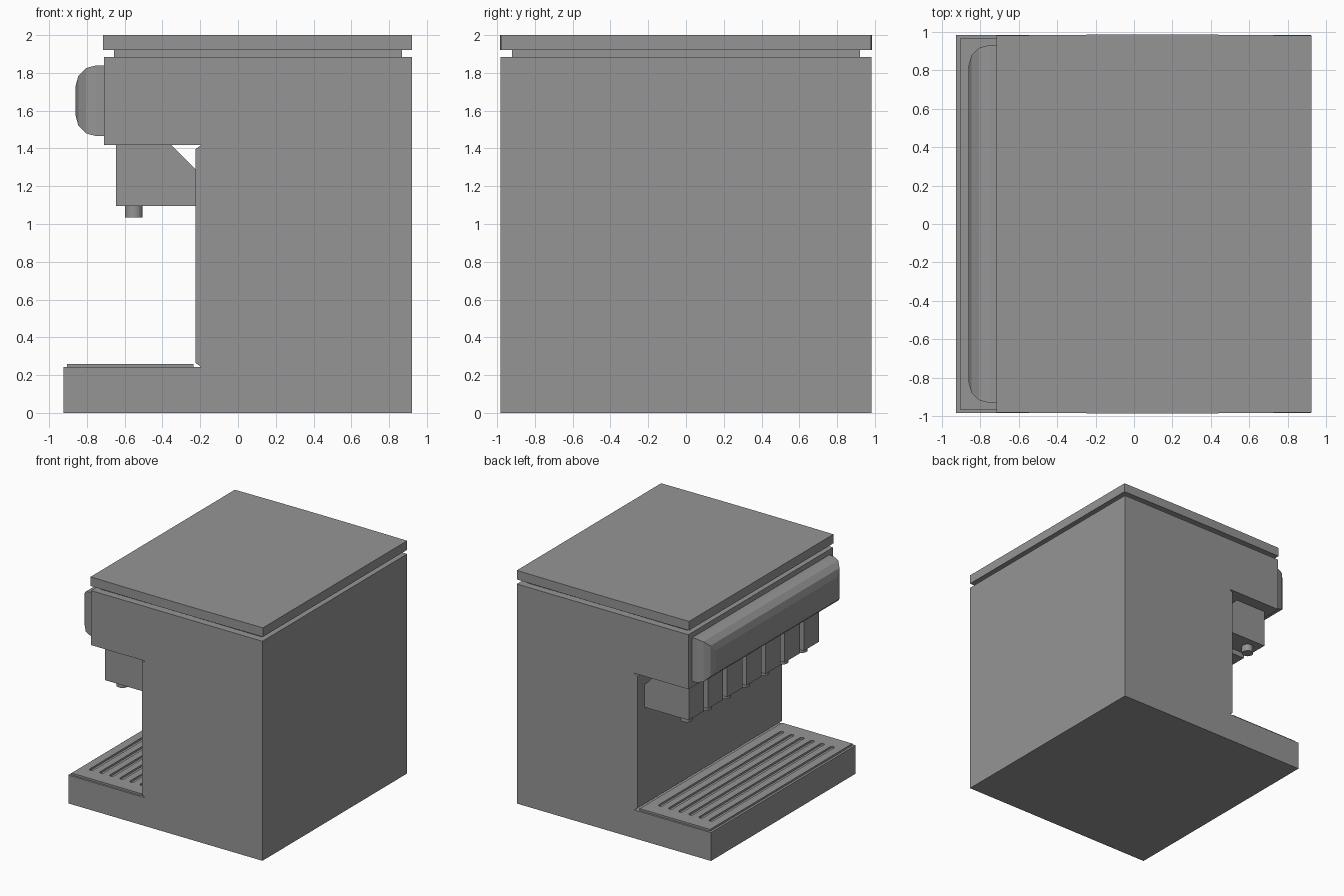
import bpy, bmesh, math

if "Cube" in bpy.data.objects:
    bpy.data.objects.remove(bpy.data.objects["Cube"])

grey = bpy.data.materials.new("dark_grey")
grey.diffuse_color = (0.3, 0.3, 0.3, 1)
grey.use_nodes = True
grey.node_tree.nodes["Principled BSDF"].inputs["Base Color"].default_value = grey.diffuse_color


def link(name, bm):
    bmesh.ops.recalc_face_normals(bm, faces=bm.faces)
    me = bpy.data.meshes.new(name)
    bm.to_mesh(me)
    bm.free()
    me.materials.append(grey)
    ob = bpy.data.objects.new(name, me)
    bpy.context.collection.objects.link(ob)
    return ob


def prism(name, pts, lo, hi, axis='y'):
    """Extrude an xz outline along y, or an xy outline along z."""
    bm = bmesh.new()
    place = (lambda a, b: (a, lo, b)) if axis == 'y' else (lambda a, b: (a, b, lo))
    face = bm.faces.new([bm.verts.new(place(a, b)) for a, b in pts])
    new = bmesh.ops.extrude_face_region(bm, geom=[face])['geom']
    d = hi - lo
    bmesh.ops.translate(bm, verts=[v for v in new if isinstance(v, bmesh.types.BMVert)],
                        vec=(0, d, 0) if axis == 'y' else (0, 0, d))
    return link(name, bm)


def rect(x0, x1, y0, y1):
    return [(x0, y0), (x1, y0), (x1, y1), (x0, y1)]


# C-shaped body with small relief notches at the inner corners
prism("body", [(-0.925, 0), (0.92, 0), (0.92, 1.885), (-0.71, 1.885), (-0.71, 1.417),
               (-0.195, 1.417), (-0.225, 1.397), (-0.225, 0.265), (-0.195, 0.243),
               (-0.925, 0.243)], -0.982, 0.982)

# Recessed neck and slightly bowed lid
prism("lid_neck", rect(-0.657, 0.867, -0.92, 0.92), 1.885, 1.922, 'z')
side = [(-0.715, 0.979), (-0.43, 0.982), (-0.03, 0.985), (0.37, 0.984), (0.922, 0.979)]
prism("lid", [(x, -y) for x, y in side] + side[::-1], 1.922, 2.0, 'z')

# Rounded front control panel: bevel only the edges around the front face
panel = prism("front_panel", rect(-0.86, -0.71, 1.465, 1.84), -0.93, 0.93)
bm = bmesh.new()
bm.from_mesh(panel.data)
edges = [e for e in bm.edges if all(v.co.x < -0.8 for v in e.verts)]
bmesh.ops.bevel(bm, geom=edges, offset=0.11, segments=3, profile=0.5, affect='EDGES')
bm.to_mesh(panel.data)
bm.free()

# Row of dispensing blocks, each with a nozzle
COUNT, PITCH, WIDTH = 7, 0.26, 0.205
for i in range(COUNT):
    y = (i - (COUNT - 1) / 2) * PITCH
    prism(f"dispenser_block_{i + 1}",
          [(-0.645, 1.095), (-0.225, 1.095), (-0.225, 1.29), (-0.352, 1.417), (-0.645, 1.417)],
          y - WIDTH / 2, y + WIDTH / 2)
    circle = [(-0.552 + 0.047 * math.cos(k * math.tau / 20), y + 0.047 * math.sin(k * math.tau / 20))
              for k in range(20)]
    prism(f"nozzle_{i + 1}", circle, 1.035, 1.096, 'z')

# Drip tray grille: filled outline with rounded slots as holes
curve = bpy.data.curves.new("drip_tray", 'CURVE')
curve.dimensions = '2D'
curve.fill_mode = 'BOTH'
curve.extrude = 0.008


def outline(pts):
    s = curve.splines.new('POLY')
    s.points.add(len(pts) - 1)
    for p, (x, y) in zip(s.points, pts):
        p.co = (x, y, 0, 1)
    s.use_cyclic_u = True


outline(rect(-0.905, -0.236, -0.965, 0.965))
R, END = 0.018, 0.82
for i in range(6):
    cx = -0.815 + i * 0.096
    arc = [(R * math.cos(k * math.pi / 6), R * math.sin(k * math.pi / 6)) for k in range(7)]
    outline([(cx + a, END + b) for a, b in arc] + [(cx - a, -END - b) for a, b in arc])
tray = bpy.data.objects.new("drip_tray", curve)
tray.location.z = 0.251
bpy.context.collection.objects.link(tray)
bpy.context.view_layer.objects.active = tray
tray.select_set(True)
bpy.ops.object.convert(target='MESH')
bpy.ops.object.shade_flat()
tray.data.materials.clear()
tray.data.materials.append(grey)
